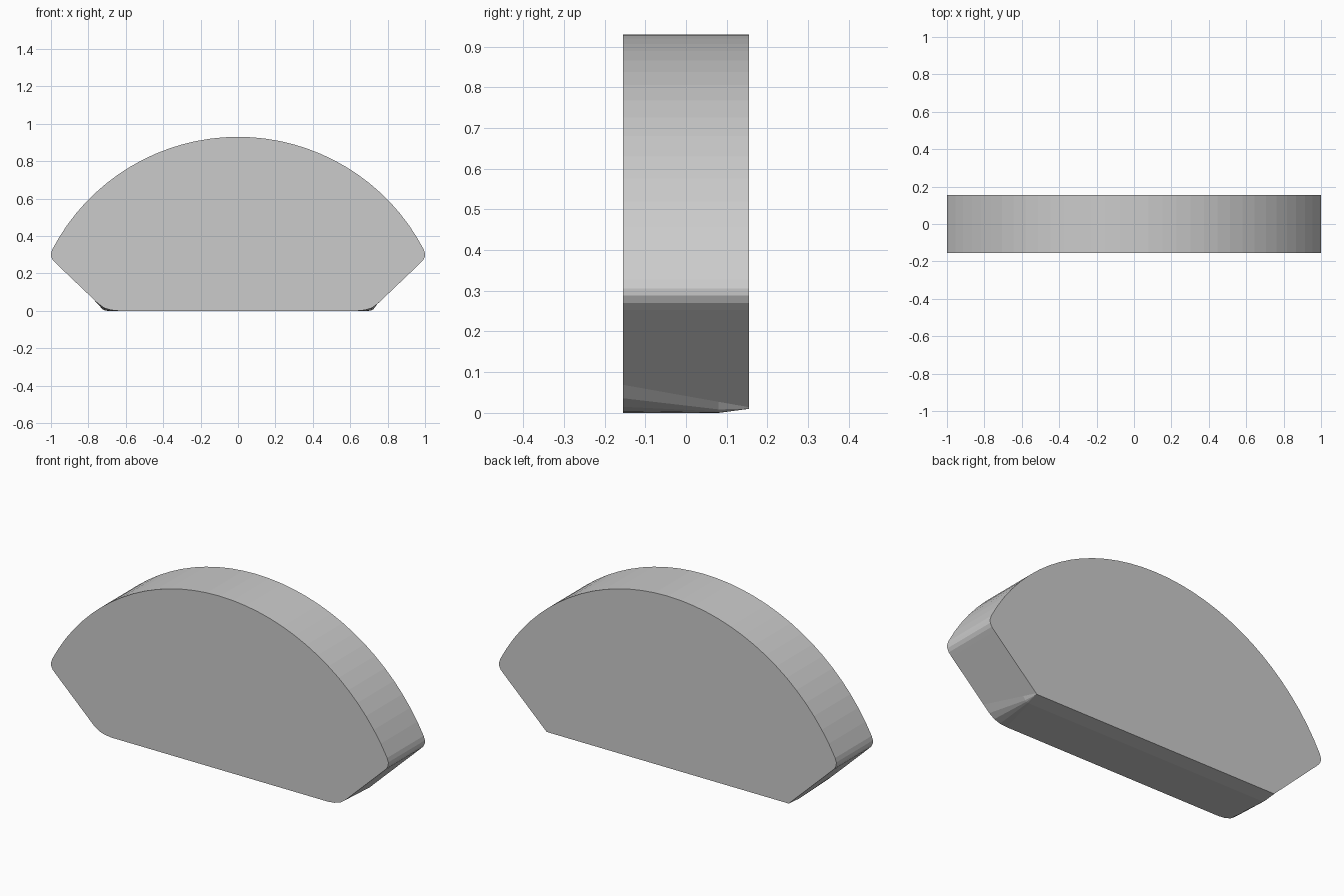
import bpy, bmesh, math

if "Cube" in bpy.data.objects:
    bpy.data.objects.remove(bpy.data.objects["Cube"])

HALF_Y = 0.155
R, TOP = 1.12, 0.93
CZ = TOP - R
BACK_CORNER = (0.718, 0.01)

# Right half of the outline: rounded lower corner, rounded tip, crown arc
corner = [(0.64, 0.0), (0.68, 0.004), (0.715, 0.015), (0.745, 0.036), (0.78, 0.069)]
tip = [(0.973, 0.253), (0.99, 0.27), (0.999, 0.288), (1.0, 0.306), (0.993, 0.328)]
a_max = math.asin(0.993 / R)
N = 16
arc = [(R * math.sin(a_max * (1 - i / N)), CZ + R * math.cos(a_max * (1 - i / N)))
       for i in range(1, N + 1)]


def section(y, t, lift):
    """Outline at depth y; t blends the round lower corner into a sharp one."""
    low = []
    for x, z in corner[:-1]:
        low.append((x + (BACK_CORNER[0] - x) * t, z + (lift - z) * t))
    # last corner point slides down the straight flank
    x, z = corner[-1]
    low.append((x + (0.722 - x) * t, z + (0.014 - z) * t))
    half = low + tip + arc
    left = [(-x, z) for x, z in reversed(half[:-1])]
    return [(x, y, z) for x, z in half + left]


# Body: loft from round-cornered front to sharp-cornered back
bm = bmesh.new()
rings = [[bm.verts.new(p) for p in section(*s)]
         for s in ((-HALF_Y, 0, 0), (0.08, 0.76, 0.0), (HALF_Y, 1, 0.01))]
n = len(rings[0])
for r0, r1 in zip(rings, rings[1:]):
    for i in range(n):
        j = (i + 1) % n
        bm.faces.new((r0[i], r1[i], r1[j], r0[j]))
bm.faces.new(rings[0])
bm.faces.new(list(reversed(rings[-1])))
bmesh.ops.remove_doubles(bm, verts=bm.verts, dist=0.0005)
bmesh.ops.recalc_face_normals(bm, faces=bm.faces)
mesh = bpy.data.meshes.new("domed_block")
bm.to_mesh(mesh)
bm.free()
block = bpy.data.objects.new("domed_block", mesh)
bpy.context.collection.objects.link(block)
